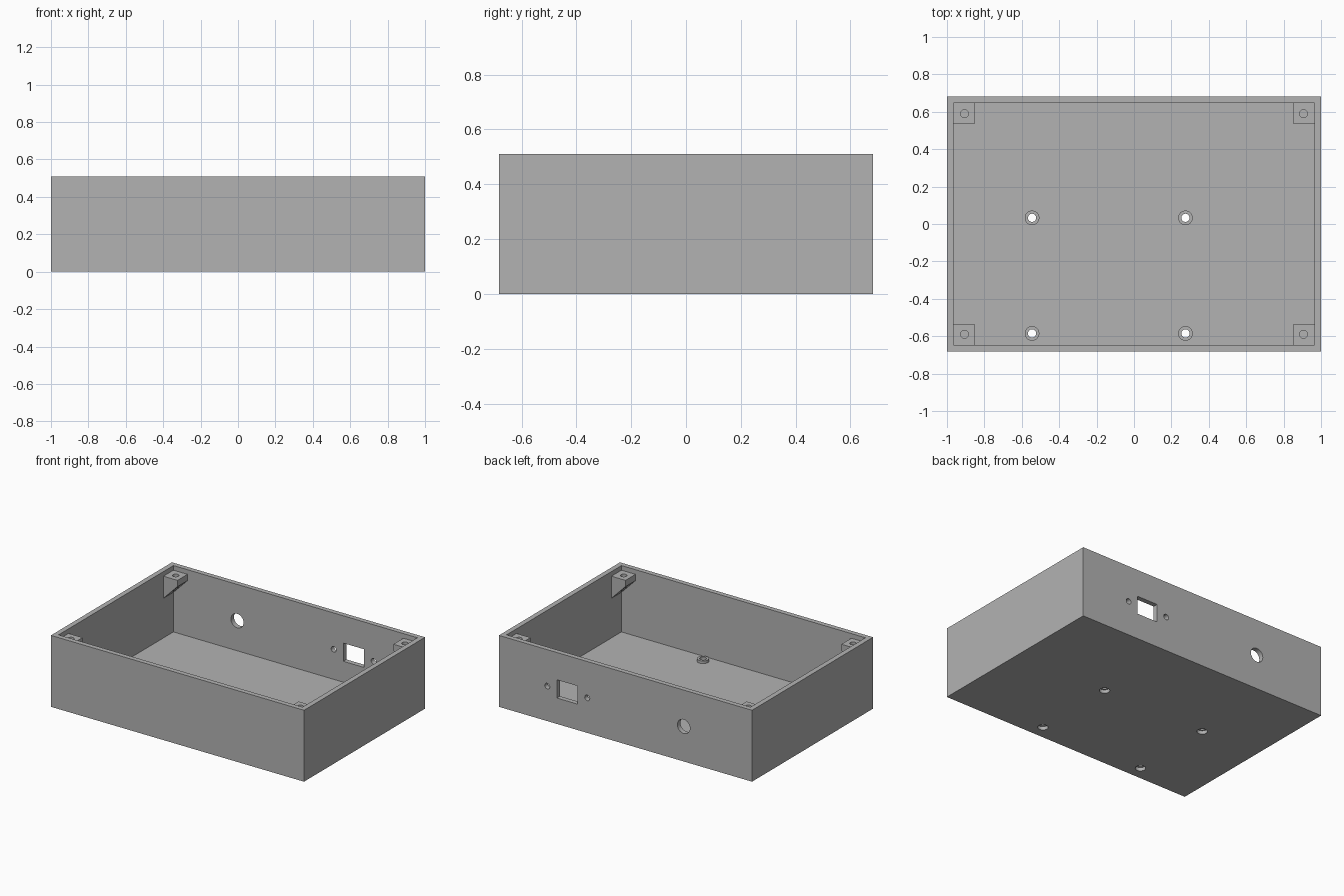
import bpy
import bmesh
from math import pi
from mathutils import Matrix, Vector

cube = bpy.data.objects.get("Cube")
if cube:
    bpy.data.objects.remove(cube, do_unlink=True)

W, D, H = 1.0, 0.683, 0.51          # half width, half depth, height
IX, IY = 0.964, 0.648               # inner half sizes
FLOOR = 0.036

grey = bpy.data.materials.new("plain_grey")
grey.use_nodes = True
grey.diffuse_color = (0.45, 0.45, 0.45, 1)
grey.node_tree.nodes["Principled BSDF"].inputs["Base Color"].default_value = (0.45, 0.45, 0.45, 1)


def finish(name, bm):
    bmesh.ops.recalc_face_normals(bm, faces=bm.faces)
    mesh = bpy.data.meshes.new(name)
    bm.to_mesh(mesh)
    bm.free()
    mesh.materials.append(grey)
    obj = bpy.data.objects.new(name, mesh)
    bpy.context.collection.objects.link(obj)
    return obj


def box(name, low, high):
    low, high = Vector(low), Vector(high)
    bm = bmesh.new()
    place = Matrix.Translation((low + high) / 2) @ Matrix.Diagonal((*(high - low), 1))
    bmesh.ops.create_cube(bm, size=1, matrix=place)
    return finish(name, bm)


def cylinder(name, centre, radius, depth, along_y=False):
    bm = bmesh.new()
    place = Matrix.Translation(centre)
    if along_y:
        place = place @ Matrix.Rotation(pi / 2, 4, "X")
    bmesh.ops.create_cone(bm, cap_ends=True, segments=32, radius1=radius,
                          radius2=radius, depth=depth, matrix=place)
    return finish(name, bm)


def cut(obj, cutters):
    for cutter in cutters:
        cutter.hide_render = True
        mod = obj.modifiers.new("cut", "BOOLEAN")
        mod.operation = "DIFFERENCE"
        mod.solver = "EXACT"
        mod.object = cutter
        bpy.context.view_layer.objects.active = obj
        bpy.ops.object.modifier_apply(modifier=mod.name)
        bpy.data.objects.remove(cutter, do_unlink=True)


def smooth(obj):
    bpy.ops.object.select_all(action="DESELECT")
    obj.select_set(True)
    bpy.context.view_layer.objects.active = obj
    bpy.ops.object.shade_smooth_by_angle(angle=pi / 6)


# Open tray
shell = box("enclosure_shell", (-W, -D, 0), (W, D, H))
cutters = [box("cavity", (-IX, -IY, FLOOR), (IX, IY, H + 0.1))]

# Back wall: rectangular connector opening, its two screw holes, a cable hole
port_x, port_z = 0.46, 0.25
cutters.append(box("port_cutter", (port_x - 0.082, IY - 0.05, port_z - 0.065),
                   (port_x + 0.082, D + 0.05, port_z + 0.065)))
for x, radius in ((port_x - 0.158, 0.02), (port_x + 0.158, 0.02), (-0.46, 0.05)):
    cutters.append(cylinder("wall_hole", (x, D, port_z), radius, 0.2, along_y=True))

# Board standoffs, each with a through hole counterbored from below
for x in (-0.545, 0.275):
    for y in (-0.585, 0.033):
        standoff = cylinder("board_standoff", (x, y, 0.043), 0.039, 0.024)
        cut(standoff, [cylinder("bore", (x, y, 0.04), 0.022, 0.2)])
        smooth(standoff)
        cutters.append(cylinder("bore", (x, y, 0.04), 0.022, 0.2))
        cutters.append(cylinder("counterbore", (x, y, 0), 0.034, 0.05))
cut(shell, cutters)
smooth(shell)

# Corner lid brackets: wedges sloping down to the side walls, with screw holes
TOP, TIP = 0.477, 0.853
profile = ((IX + 0.01, TOP), (TIP, TOP), (TIP, TOP - 0.045),
           (IX, TOP - 0.158), (IX + 0.01, TOP - 0.158))
for sx in (-1, 1):
    for sy in (-1, 1):
        bm = bmesh.new()
        face = bm.faces.new([bm.verts.new((sx * x, sy * 0.535, z)) for x, z in profile])
        side = bmesh.ops.extrude_face_region(bm, geom=[face])["geom"]
        bmesh.ops.translate(bm, vec=(0, sy * (IY + 0.01 - 0.535), 0),
                            verts=[v for v in side if isinstance(v, bmesh.types.BMVert)])
        bracket = finish("lid_bracket", bm)
        cut(bracket, [cylinder("screw_hole", (sx * 0.906, sy * 0.59, TOP), 0.021, 0.4)])
        smooth(bracket)
